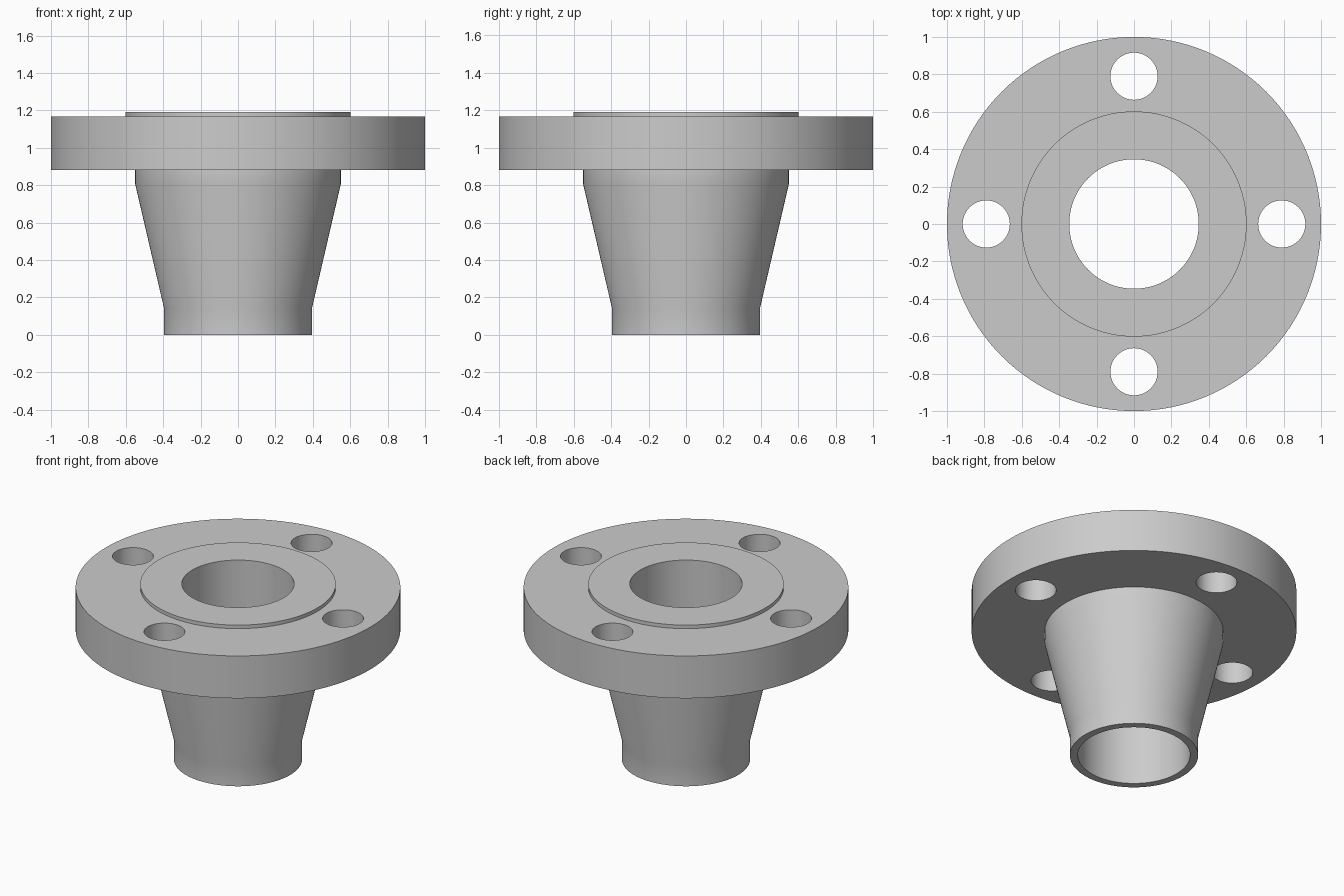
import bpy
import bmesh
from math import cos, sin, pi, radians

if "Cube" in bpy.data.objects:
    bpy.data.objects.remove(bpy.data.objects["Cube"], do_unlink=True)

# Material
steel = bpy.data.materials.new("grey steel")
steel.use_nodes = True
GREY = (0.6, 0.6, 0.6, 1)
steel.diffuse_color = GREY
steel.node_tree.nodes["Principled BSDF"].inputs["Base Color"].default_value = GREY

SEGMENTS = 128
BORE, PIPE, HUB, FACE, RIM = 0.346, 0.395, 0.55, 0.602, 1.0
FLANGE_BOTTOM, FLANGE_TOP, TOP = 0.88, 1.168, 1.192


def lathe(name, profile):
    """Revolve a closed (radius, height) profile around z."""
    bm = bmesh.new()
    rings = []
    for i in range(SEGMENTS):
        a = 2 * pi * i / SEGMENTS
        rings.append([bm.verts.new((r * cos(a), r * sin(a), z)) for r, z in profile])
    n = len(profile)
    for i, ring in enumerate(rings):
        following = rings[(i + 1) % SEGMENTS]
        for j in range(n):
            k = (j + 1) % n
            bm.faces.new((ring[j], following[j], following[k], ring[k]))
    bmesh.ops.recalc_face_normals(bm, faces=bm.faces)
    mesh = bpy.data.meshes.new(name)
    bm.to_mesh(mesh)
    bm.free()
    mesh.materials.append(steel)
    obj = bpy.data.objects.new(name, mesh)
    bpy.context.collection.objects.link(obj)
    return obj


# Flange body: pipe end, tapered neck, disc and raised sealing face
flange = lathe("weld_neck_flange", [
    (BORE, 0), (PIPE, 0), (PIPE, 0.14), (HUB, 0.807), (HUB, FLANGE_BOTTOM),
    (RIM, FLANGE_BOTTOM), (RIM, FLANGE_TOP), (FACE, FLANGE_TOP),
    (FACE, TOP), (BORE, TOP)])

# Four bolt holes
bpy.context.view_layer.objects.active = flange
for i in range(4):
    a = i * pi / 2
    bpy.ops.mesh.primitive_cylinder_add(
        vertices=64, radius=0.126, depth=0.6,
        location=(0.79 * cos(a), 0.79 * sin(a), 1.02))
    cutter = bpy.context.object
    cutter.name = "bolt_hole_cutter"
    cutter.hide_render = True
    cutter.data.materials.append(steel)
    bpy.context.view_layer.objects.active = flange
    cut = flange.modifiers.new("bolt_hole", 'BOOLEAN')
    cut.operation = 'DIFFERENCE'
    cut.solver = 'EXACT'
    cut.object = cutter
    bpy.ops.object.modifier_apply(modifier=cut.name)
    bpy.data.objects.remove(cutter, do_unlink=True)

# Smooth round walls, sharp rims
bpy.ops.object.select_all(action='DESELECT')
flange.select_set(True)
bpy.context.view_layer.objects.active = flange
bpy.ops.object.shade_smooth_by_angle(angle=radians(30))
